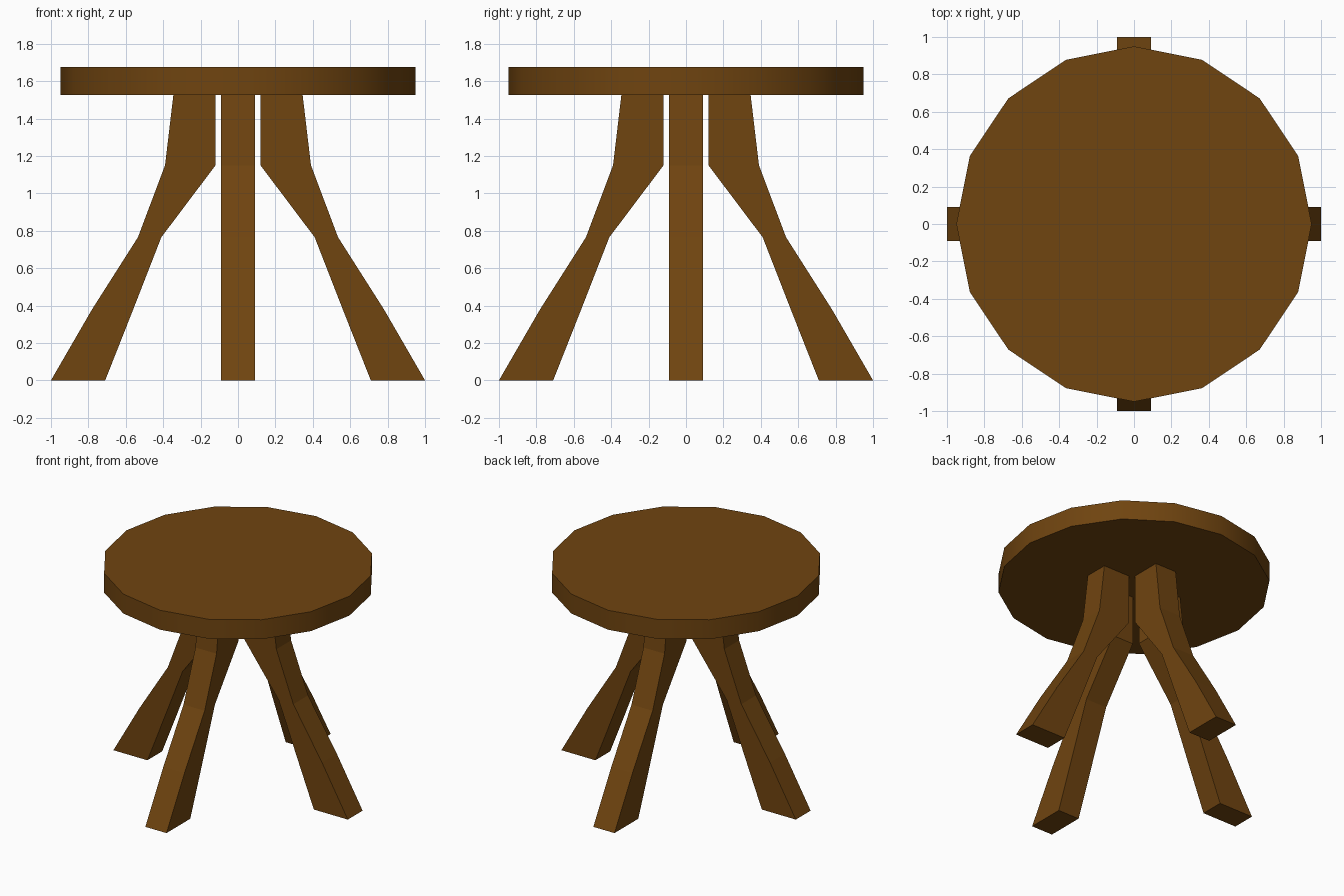
import bpy
import bmesh
from math import radians
from mathutils import Matrix

if "Cube" in bpy.data.objects:
    bpy.data.objects.remove(bpy.data.objects["Cube"])

wood = bpy.data.materials.new("brown_wood")
wood.diffuse_color = (0.16, 0.058, 0.005, 1)
wood.use_nodes = True
wood.node_tree.nodes["Principled BSDF"].inputs["Base Color"].default_value = wood.diffuse_color

# Round seat: 16-sided disc with a corner on each axis
bpy.ops.mesh.primitive_cylinder_add(vertices=16, radius=0.95, depth=0.15,
                                    location=(0, 0, 1.6))
seat = bpy.context.object
seat.name = "seat"
seat.data.materials.append(wood)
bpy.ops.object.shade_smooth_by_angle(angle=radians(30))

# Leg side profile: (height, inner x, outer x)
PROFILE = [(0.0, 0.71, 1.0), (0.38, 0.56, 0.78), (0.765, 0.41, 0.535),
           (1.15, 0.12, 0.39), (1.53, 0.12, 0.345)]
HALF_WIDTH = 0.09


def add_leg(name, angle):
    bm = bmesh.new()
    rings = [[bm.verts.new(p) for p in ((a, -HALF_WIDTH, z), (b, -HALF_WIDTH, z),
                                        (b, HALF_WIDTH, z), (a, HALF_WIDTH, z))]
             for z, a, b in PROFILE]
    for low, high in zip(rings, rings[1:]):
        for i in range(4):
            j = (i + 1) % 4
            bm.faces.new((low[i], low[j], high[j], high[i]))
    bm.faces.new(rings[0][::-1])
    bm.faces.new(rings[-1])
    bm.transform(Matrix.Rotation(radians(angle), 4, 'Z'))
    mesh = bpy.data.meshes.new(name)
    bm.to_mesh(mesh)
    bm.free()
    mesh.materials.append(wood)
    bpy.context.collection.objects.link(bpy.data.objects.new(name, mesh))


# Four splayed legs
for i, side in enumerate(("right", "back", "left", "front")):
    add_leg(side + "_leg", 90 * i)
